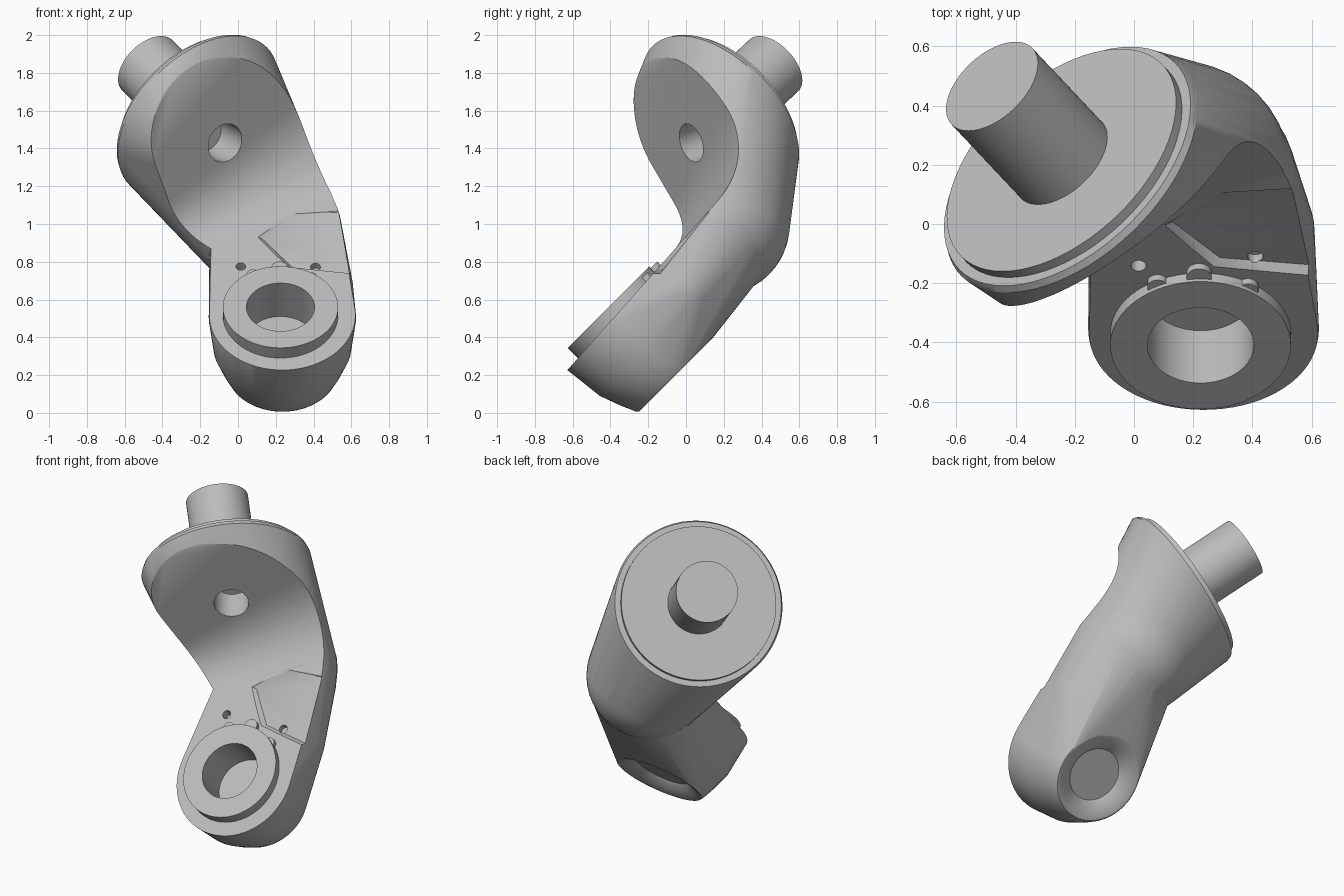
import bpy, bmesh, math
from mathutils import Vector

if "Cube" in bpy.data.objects:
    bpy.data.objects.remove(bpy.data.objects["Cube"])

grey = bpy.data.materials.new("satin grey")
grey.use_nodes = True
grey.diffuse_color = (0.5, 0.5, 0.5, 1)
grey.node_tree.nodes["Principled BSDF"].inputs["Base Color"].default_value = grey.diffuse_color

# Main directions and anchor points
SHAFT = Vector((-0.565, 0.6, 0.565)).normalized()  # upper joint axis
DOWN = Vector((0, 1, -1)).normalized()             # lower joint axis, into the body
FLAT = (DOWN + Vector((0, 0.042, 0.042))).normalized()  # inward normal of the arm's flat
FACE = Vector((0.54, -0.8, -0.27)).normalized()    # normal of the upper inner face
HOLE = Vector((-0.07, 0.03, 1.43))
RING = Vector((0.225, -0.41, 0.56))
SOCKET = RING + Vector((0.01, 0, 0))
BEND = Vector((0.225, 0.285, 1.255))               # where flat and inner face meet


def circle(centre, axis, radius, count=72):
    side = axis.orthogonal().normalized()
    up = axis.cross(side).normalized()
    steps = [i * math.tau / count for i in range(count)]
    return [centre + radius * (side * math.cos(a) + up * math.sin(a)) for a in steps]


def ball(centre, radius):
    bm = bmesh.new()
    bmesh.ops.create_icosphere(bm, subdivisions=4, radius=radius)
    points = [v.co + Vector(centre) for v in bm.verts]
    bm.free()
    return points


def on_flat(x, z):
    return Vector((x, BEND.y - FLAT.z * (z - BEND.z) / FLAT.y, z))


def finish(bm, name):
    bmesh.ops.recalc_face_normals(bm, faces=bm.faces)
    mesh = bpy.data.meshes.new(name)
    bm.to_mesh(mesh)
    bm.free()
    mesh.materials.append(grey)
    obj = bpy.data.objects.new(name, mesh)
    bpy.context.collection.objects.link(obj)
    return obj


def hull(name, points):
    bm = bmesh.new()
    for p in points:
        bm.verts.new(p)
    result = bmesh.ops.convex_hull(bm, input=bm.verts)
    inner = {g for g in result["geom_interior"] if isinstance(g, bmesh.types.BMVert)}
    bmesh.ops.delete(bm, geom=list(inner), context="VERTS")
    return finish(bm, name)


def lathe(name, origin, axis, profile):
    """Solid of revolution from (distance, radius) pairs."""
    bm = bmesh.new()
    loops = [[bm.verts.new(p) for p in circle(origin + axis * t, axis, r)] for t, r in profile]
    for a, b in zip(loops, loops[1:]):
        for i in range(len(a)):
            j = (i + 1) % len(a)
            bm.faces.new((a[i], a[j], b[j], b[i]))
    bm.faces.new(loops[0])
    bm.faces.new(loops[-1])
    return finish(bm, name)


def combine(target, tool, operation):
    mod = target.modifiers.new("combine", "BOOLEAN")
    mod.operation = operation
    mod.solver = "EXACT"
    mod.object = tool
    bpy.context.view_layer.objects.active = target
    bpy.ops.object.modifier_apply(modifier=mod.name)
    bpy.data.objects.remove(tool)


# Round head with a chamfered front, running down into the elbow
upper = ball((0.15, 0.17, 1.0), 0.38)
for t, r in ((0.24, 0.508), (0.25, 0.515), (0.275, 0.505)):
    upper += circle(HOLE + SHAFT * t, SHAFT, r)
upper += circle(Vector((-0.14, -0.045, 1.515)), FACE, 0.385)
arm = hull("arm_body", upper)

# Tapered socket with a widened outer side, running into the elbow
lower = ball((0.2, 0.14, 0.96), 0.35) + ball((0.41, -0.02, 0.66), 0.2)
for t, r in ((0.02, 0.38), (0.08, 0.39), (0.3, 0.365), (0.41, 0.325), (0.49, 0.29), (0.505, 0.278)):
    lower += circle(SOCKET + DOWN * t, DOWN, r)
combine(arm, hull("lower_half", lower), "UNION")

# Concave inner side: wedge whose rounded edge is tighter on the right
along = FACE.cross(FLAT).normalized()
rise = FACE.cross(along).normalized()
if rise.z < 0:
    rise.negate()
fall = FLAT.cross(along).normalized()
if fall.z > 0:
    fall.negate()
wedge = []
for shift, tangent in ((-1.2, 0.1), (1.2, 0.5)):
    corner = BEND + along * shift
    wedge += [corner + fall * 3, corner + rise * 3]
    for i in range(25):
        k = i / 24
        wedge.append(corner + fall * tangent * (1 - k) ** 2 + rise * tangent * k ** 2)
combine(arm, hull("inner_cutter", wedge), "DIFFERENCE")

# Shallow side pocket, deepest at its lower edge and running out at the top
pocket = []
middle = on_flat(0.5, 0.93)
for x, z, depth in ((0.13, 0.93, 0.015), (0.3, 1.05, 0.004), (0.75, 1.08, 0.004),
                    (0.75, 0.74, 0.03), (0.29, 0.785, 0.025)):
    p = on_flat(x, z)
    pocket += [p + FLAT * depth, p - FLAT * 0.03 + (p - middle) * 0.2]
combine(arm, hull("pocket_cutter", pocket), "DIFFERENCE")

# Raised collar with small lugs, then its blind bore
collar = lathe("collar", RING, DOWN, [(0, 0.305), (0.1, 0.305)])
for x, z, r in ((0.08, 0.715, 0.035), (0.22, 0.752, 0.042), (0.385, 0.7, 0.035)):
    combine(collar, lathe("lug", on_flat(x, z), DOWN, [(-0.028, r), (0.06, r)]), "UNION")
combine(arm, collar, "UNION")
combine(arm, lathe("bore_cutter", RING, DOWN, [(-0.2, 0.18), (0.25, 0.18)]), "DIFFERENCE")

# Small screw holes beside the collar
for x, z in ((0.015, 0.775), (0.41, 0.79)):
    cutter = lathe("screw_cutter", on_flat(x, z), DOWN, [(-0.05, 0.026), (0.06, 0.026)])
    combine(arm, cutter, "DIFFERENCE")

# Dished cap under the socket
dish = [(0.45, 0.165), (0.46, 0.175), (0.485, 0.22), (0.506, 0.268), (0.6, 0.268)]
combine(arm, lathe("dish_cutter", SOCKET, DOWN, dish), "DIFFERENCE")

# Hole in the upper inner face
combine(arm, lathe("hole_cutter", HOLE, FACE, [(-0.2, 0.105), (0.3, 0.105)]), "DIFFERENCE")

# Stepped flange and shaft on the back of the head
flange = lathe("flange", HOLE, SHAFT, [(0.25, 0.47), (0.31, 0.47)])
shaft = lathe("shaft", HOLE, SHAFT, [(0.29, 0.188), (0.725, 0.188)])

for obj in (arm, flange, shaft):
    bpy.ops.object.select_all(action="DESELECT")
    obj.select_set(True)
    bpy.context.view_layer.objects.active = obj
    bpy.ops.object.shade_smooth_by_angle(angle=math.radians(32))
